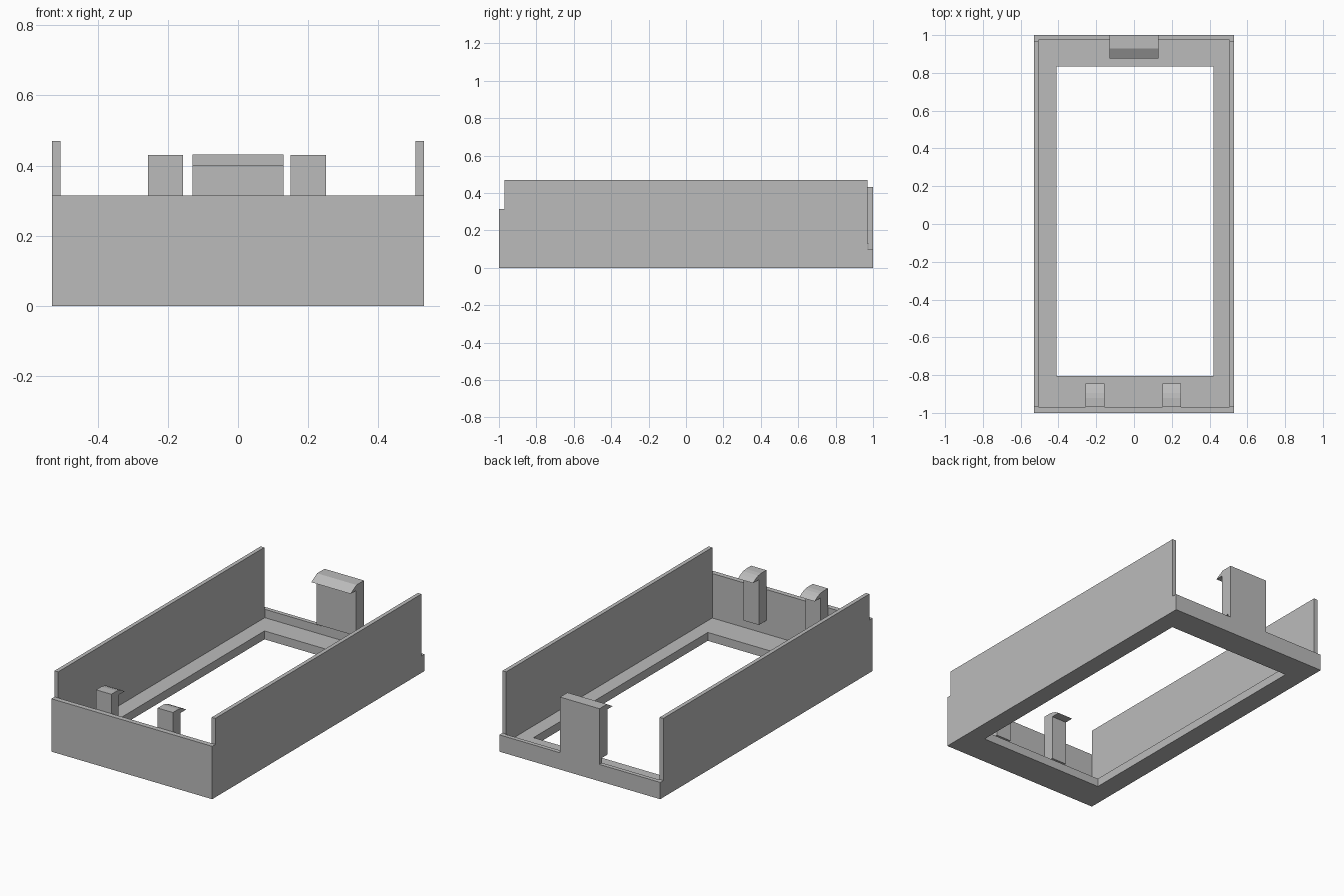
import bpy
import bmesh

cube = bpy.data.objects.get("Cube")
if cube:
    bpy.data.objects.remove(cube, do_unlink=True)

grey = bpy.data.materials.new("plain grey")
grey.use_nodes = True
colour = (0.5, 0.5, 0.5, 1)
grey.diffuse_color = colour
grey.node_tree.nodes["Principled BSDF"].inputs["Base Color"].default_value = colour


def prism(name, outline, x0, x1):
    """Extrude a (y, z) outline from x0 to x1."""
    bm = bmesh.new()
    face = bm.faces.new([bm.verts.new((x0, y, z)) for y, z in outline])
    ext = bmesh.ops.extrude_face_region(bm, geom=[face])
    moved = [v for v in ext["geom"] if isinstance(v, bmesh.types.BMVert)]
    bmesh.ops.translate(bm, vec=(x1 - x0, 0, 0), verts=moved)
    bmesh.ops.recalc_face_normals(bm, faces=bm.faces)
    mesh = bpy.data.meshes.new(name)
    bm.to_mesh(mesh)
    bm.free()
    mesh.materials.append(grey)
    obj = bpy.data.objects.new(name, mesh)
    bpy.context.collection.objects.link(obj)
    return obj


def box(name, x0, x1, y0, y1, z0, z1):
    return prism(name, [(y0, z0), (y1, z0), (y1, z1), (y0, z1)], x0, x1)


W, INNER = 0.53, 0.506        # outer and inner half width
FRONT, BACK = -0.97, 0.975    # inner faces of the end walls
FLOOR, LIP = 0.05, 0.10
HOLE_L, HOLE_R, HOLE_F, HOLE_B = -0.41, 0.42, -0.805, 0.835

# Floor frame around the rectangular opening
box("floor_front", -INNER, INNER, FRONT, HOLE_F, 0, FLOOR)
box("floor_back", -INNER, INNER, HOLE_B, BACK, 0, FLOOR)
box("floor_right", -INNER, HOLE_L, HOLE_F, HOLE_B, 0, FLOOR)
box("floor_left", HOLE_R, INNER, HOLE_F, HOLE_B, 0, FLOOR)

# End walls: tall front panel and low back lip
box("front_wall", -W, W, -1, FRONT, 0, 0.315)
box("back_lip", -W, W, BACK, 1, 0, LIP)

# Side walls, notched at the back above the lip
side = [(FRONT, 0), (BACK, 0), (BACK, LIP), (0.97, LIP), (0.97, 0.47), (FRONT, 0.47)]
prism("right_wall", side, -W, -INNER)
prism("left_wall", side, INNER, W)

# Wide back clip with a sloped hook
back_clip = [(1, LIP), (1, 0.432), (0.93, 0.432), (0.875, 0.40), (0.925, 0.40),
             (0.925, 0.13), (BACK, 0.13), (BACK, LIP)]
prism("back_clip", back_clip, -0.13, 0.13)

# Two narrow front clips with rounded hooks
front_clip = [(FRONT, 0.13), (FRONT, 0.43), (-0.92, 0.43), (-0.895, 0.426),
              (-0.87, 0.416), (-0.845, 0.40), (-0.90, 0.40), (-0.90, 0.13)]
for label, x in (("right", -0.206), ("left", 0.2)):
    prism("front_clip_" + label, front_clip, x - 0.05, x + 0.05)
